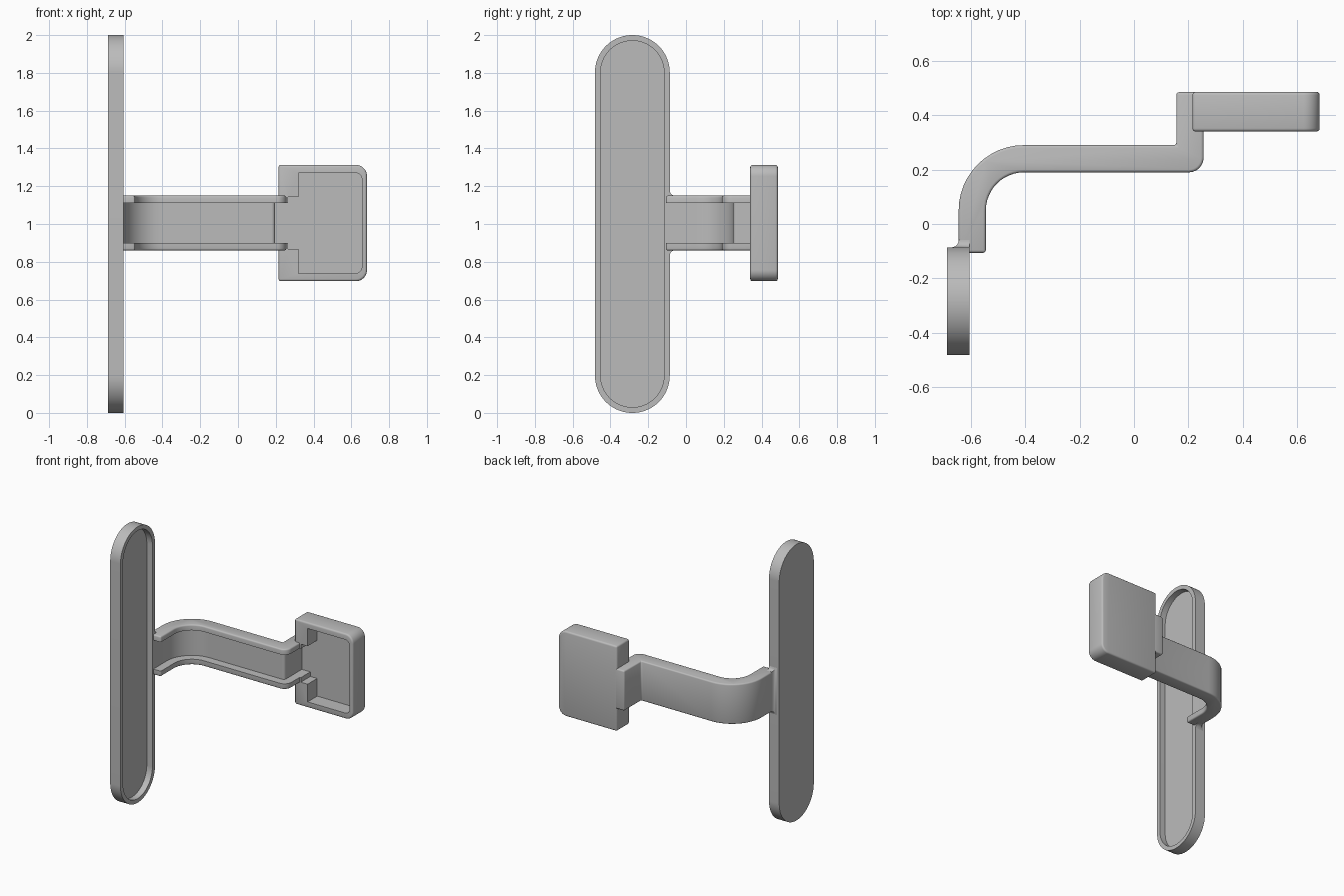
import bpy, bmesh
from mathutils import Vector, Matrix

if "Cube" in bpy.data.objects:
    bpy.data.objects.remove(bpy.data.objects["Cube"])

grey = bpy.data.materials.new("light_grey")
grey.use_nodes = True
grey.diffuse_color = (0.5, 0.5, 0.5, 1)
grey.node_tree.nodes["Principled BSDF"].inputs["Base Color"].default_value = (0.5, 0.5, 0.5, 1)

MID = 1.005          # height of the arm's centre line


def rounded(corners, steps=12):
    """Outline from (u, v, radius) corners, with arcs at the rounded ones."""
    out = []
    for i, (u, v, r) in enumerate(corners):
        p = Vector((u, v))
        if r == 0:
            out.append(p)
            continue
        a = (Vector(corners[i - 1][:2]) - p).normalized()
        b = (Vector(corners[(i + 1) % len(corners)][:2]) - p).normalized()
        centre = p + (a + b) * r
        for k in range(steps + 1):
            t = k / steps
            d = (-b).slerp(-a, t)
            out.append(centre + d * r)
    return out


def prism(name, outline, axis, lo, hi):
    """Extrude an outline along an axis: z uses (x, y), y uses (x, z), x uses (y, z)."""
    place = {"z": lambda u, v, w: (u, v, w),
             "y": lambda u, v, w: (u, w, v),
             "x": lambda u, v, w: (w, u, v)}[axis]
    bm = bmesh.new()
    a, b = [[bm.verts.new(place(p[0], p[1], w)) for p in outline] for w in (lo, hi)]
    n = len(outline)
    bm.faces.new(a)
    bm.faces.new(b)
    for i in range(n):
        bm.faces.new((a[i], a[(i + 1) % n], b[(i + 1) % n], b[i]))
    bmesh.ops.recalc_face_normals(bm, faces=bm.faces)
    return finish(name, bm)


def finish(name, bm):
    mesh = bpy.data.meshes.new(name)
    bm.to_mesh(mesh)
    bm.free()
    mesh.materials.append(grey)
    obj = bpy.data.objects.new(name, mesh)
    bpy.context.collection.objects.link(obj)
    return obj


def select(obj):
    bpy.ops.object.select_all(action="DESELECT")
    obj.select_set(True)
    bpy.context.view_layer.objects.active = obj


def bevel(obj, width):
    select(obj)
    m = obj.modifiers.new("soft_edges", "BEVEL")
    m.width, m.segments, m.limit_method, m.angle_limit = width, 3, "ANGLE", 0.8
    bpy.ops.object.modifier_apply(modifier=m.name)


def cut(obj, cutter):
    select(obj)
    m = obj.modifiers.new("cut", "BOOLEAN")
    m.operation, m.solver, m.object = "DIFFERENCE", "EXACT", cutter
    bpy.ops.object.modifier_apply(modifier=m.name)
    bpy.data.objects.remove(cutter)


def smooth(obj):
    select(obj)
    bpy.ops.object.shade_smooth_by_angle(angle=0.6)


def stadium(inset):
    y0, y1, z0, z1 = -0.482 + inset, -0.086 - inset, inset, 2 - inset
    r = (y1 - y0) / 2 - 0.0005
    return rounded([(y0, z0, r), (y1, z0, r), (y1, z1, r), (y0, z1, r)], 24)


# Long plate with a shallow tray on its inner side
plate = prism("plate", stadium(0), "x", -0.687, -0.605)
cut(plate, prism("plate_cutter", stadium(0.03), "x", -0.65, -0.5))
smooth(plate)

# Curved arm, hollowed into a channel that opens on the inside of the bend
arm = prism("arm", rounded([
    (-0.645, -0.106, 0), (-0.645, 0.29, 0.24), (0.156, 0.29, 0), (0.156, 0.485, 0),
    (0.256, 0.485, 0), (0.256, 0.19, 0.055), (-0.545, 0.19, 0.14), (-0.545, -0.106, 0)]),
    "z", MID - 0.145, MID + 0.145)
bevel(arm, 0.01)
cut(arm, prism("arm_cutter", rounded([
    (-0.605, -0.2, 0), (-0.605, 0.25, 0.2), (0.197, 0.25, 0.02), (0.197, 0.45, 0),
    (0.35, 0.45, 0), (0.35, 0.1, 0), (-0.4, 0.1, 0), (-0.4, -0.2, 0)]),
    "z", MID - 0.105, MID + 0.105))
smooth(arm)

# Flared foot that blends the arm into the plate edge
bm = bmesh.new()
rings = []
R = 0.028
for k in range(7):
    d = R * k / 6
    e = R - (R * R - (R - d) ** 2) ** 0.5
    x0, x1, h = -0.645 - e, -0.606, 0.145 + e
    rings.append([bm.verts.new((x, -0.087 + d, MID + z))
                  for x, z in ((x0, -h), (x1, -h), (x1, h), (x0, h))])
for a, b in zip(rings, rings[1:]):
    for i in range(4):
        bm.faces.new((a[i], a[(i + 1) % 4], b[(i + 1) % 4], b[i]))
bm.faces.new(rings[0])
bm.faces.new(rings[-1])
bmesh.ops.recalc_face_normals(bm, faces=bm.faces)
smooth(finish("arm_foot", bm))

# Box at the arm's end, open at the front, with a stepped pocket joining the channel
H = 0.308
box = prism("box", rounded([
    (0.215, MID - H, 0), (0.683, MID - H, 0.06), (0.683, MID + H, 0.06), (0.215, MID + H, 0)]),
    "y", 0.34, 0.486)
bevel(box, 0.012)
half = [(0.1, 0.105, 0), (0.265, 0.105, 0), (0.265, 0.138, 0), (0.32, 0.138, 0),
        (0.32, 0.266, 0), (0.656, 0.266, 0.035)]
pocket = [(x, MID + z, r) for x, z, r in half] + [(x, MID - z, r) for x, z, r in reversed(half)]
cut(box, prism("box_cutter", rounded(pocket), "y", 0.2, 0.45))
smooth(box)
